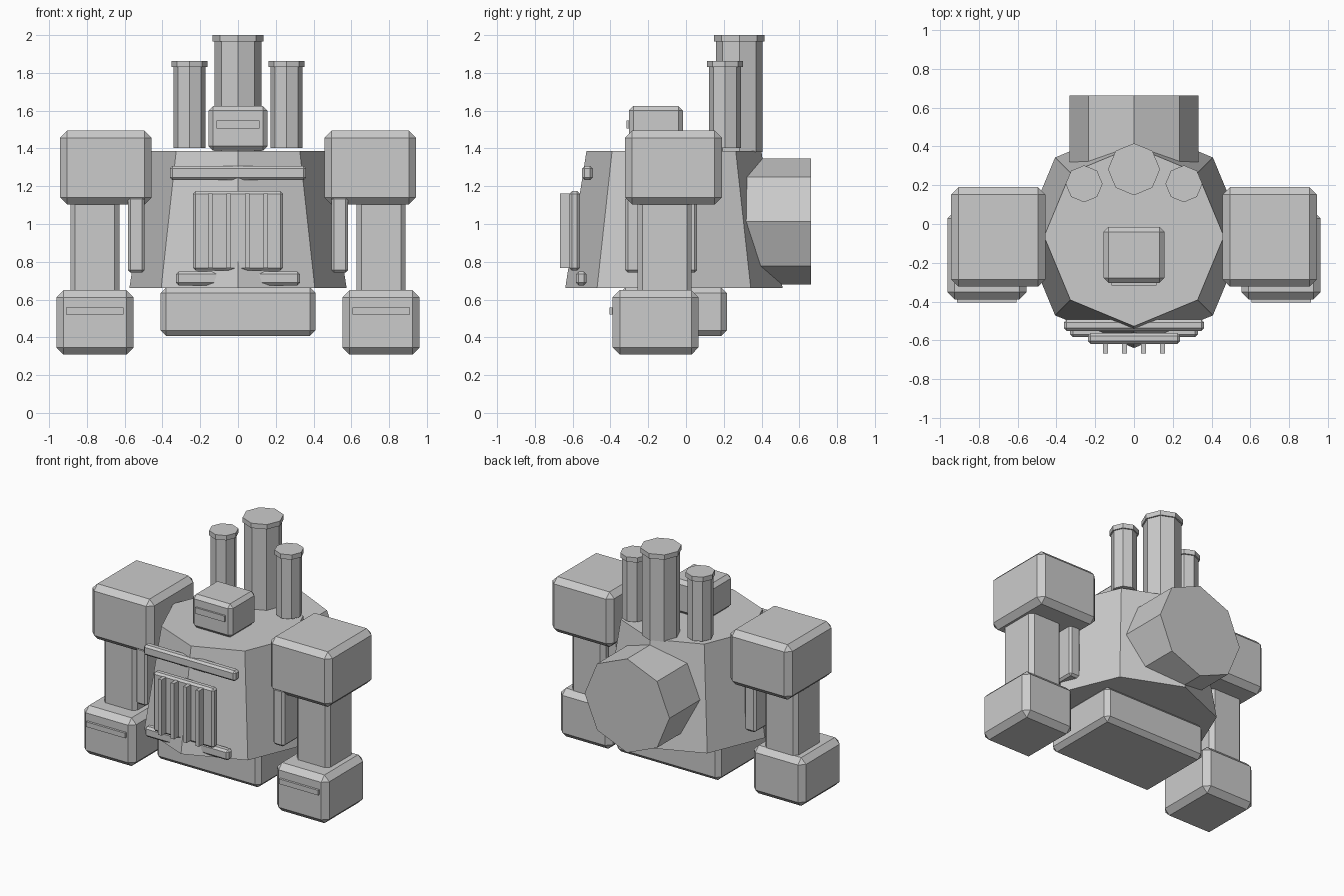
import bpy
from math import radians

if "Cube" in bpy.data.objects:
    bpy.data.objects.remove(bpy.data.objects["Cube"])


def box(name, x, y, z, bevel=0.0):
    """Chamfered box from (min, max) ranges on each axis."""
    bpy.ops.mesh.primitive_cube_add(size=1, location=[sum(r) / 2 for r in (x, y, z)])
    ob = bpy.context.object
    ob.name = name
    ob.scale = [r[1] - r[0] for r in (x, y, z)]
    bpy.ops.object.transform_apply(location=False, rotation=False, scale=True)
    if bevel:
        mod = ob.modifiers.new("chamfer", 'BEVEL')
        mod.width = bevel
        mod.segments = 1
    return ob


def octagon(name, center, r1, r2, depth, rot=(0, 0, 0)):
    """Eight-sided cylinder or tapered cylinder."""
    bpy.ops.mesh.primitive_cone_add(vertices=8, radius1=r1, radius2=r2, depth=depth,
                                    location=center, rotation=rot)
    bpy.context.object.name = name
    return bpy.context.object


def pair(name, x, y, z, bevel=0.0):
    """Mirrored boxes on the left and right."""
    box(name + "_right", x, y, z, bevel)
    box(name + "_left", (-x[1], -x[0]), y, z, bevel)


def chimney(name, x, y, r, z0, z1):
    """Stack with a slightly wider rim."""
    octagon(name, (x, y, (z0 + z1 - 0.01) / 2), r, r, z1 - z0 - 0.01)
    octagon(name + "_rim", (x, y, z1 - 0.017), r + 0.01, r + 0.01, 0.034)


# Torso, pelvis and rear boiler
octagon("torso", (0, -0.064, 1.024), 0.575, 0.463, 0.724)
box("pelvis", (-0.41, 0.41), (-0.35, 0.216), (0.406, 0.665), 0.03)
octagon("boiler", (0, 0.488, 1.013), 0.333, 0.333, 0.346, (radians(90), 0, 0))

# Head with visor
box("head", (-0.157, 0.157), (-0.303, -0.016), (1.388, 1.625), 0.025)
box("visor", (-0.115, 0.115), (-0.316, -0.29), (1.505, 1.548))

# Chimneys
chimney("chimney_main", 0, 0.282, 0.124, 1.38, 2.0)
for side, label in ((-1, "left"), (1, "right")):
    chimney("chimney_" + label, side * 0.257, 0.207, 0.085, 1.403, 1.864)

# Arms
pair("shoulder", (0.457, 0.942), (-0.323, 0.19), (1.103, 1.494), 0.038)
pair("upper_arm", (0.627, 0.888), (-0.257, 0.03), (0.62, 1.13), 0.026)
pair("inner_arm_plate", (0.495, 0.583), (-0.322, 0.058), (0.742, 1.147), 0.014)
pair("fist", (0.553, 0.962), (-0.388, 0.066), (0.308, 0.65), 0.038)
pair("fist_band", (0.605, 0.911), (-0.404, -0.37), (0.522, 0.558))

# Chest grille with bars and trim strips
box("grille_plate", (-0.238, 0.238), (-0.617, -0.562), (0.753, 1.174), 0.014)
for i in range(4):
    x = -0.147 + i * 0.098
    box("grille_bar_%d" % (i + 1), (x - 0.013, x + 0.013), (-0.666, -0.608), (0.766, 1.162))
box("upper_trim", (-0.361, 0.361), (-0.551, -0.493), (1.233, 1.307), 0.014)
box("lower_trim", (-0.329, 0.329), (-0.582, -0.526), (0.675, 0.748), 0.014)
